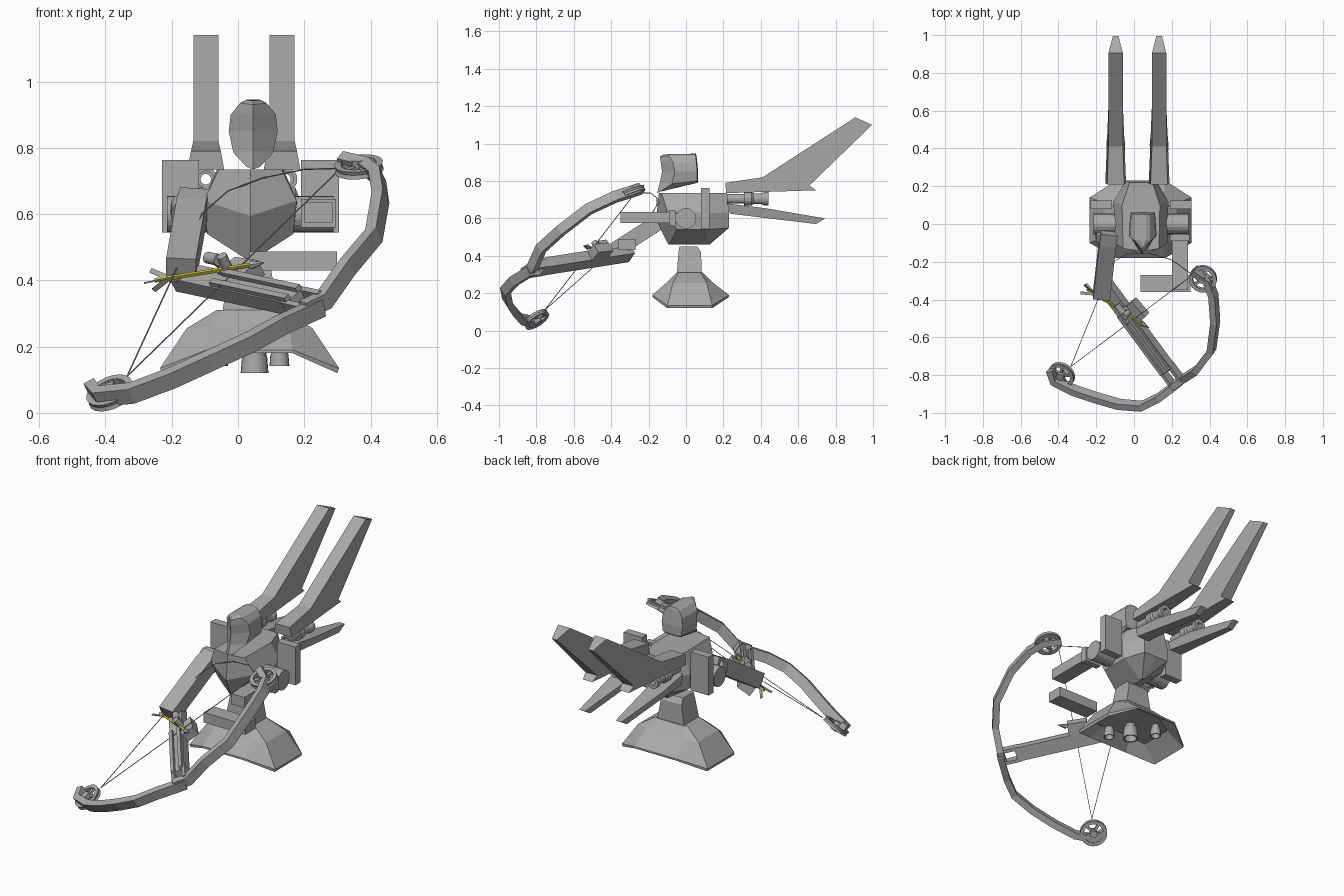
import bpy, bmesh, math
from mathutils import Vector

if "Cube" in bpy.data.objects:
    bpy.data.objects.remove(bpy.data.objects["Cube"], do_unlink=True)


def material(name, color):
    mat = bpy.data.materials.new(name)
    mat.use_nodes = True
    mat.diffuse_color = (*color, 1)
    mat.node_tree.nodes["Principled BSDF"].inputs["Base Color"].default_value = (*color, 1)
    return mat


GREY = material("hull grey", (.4, .4, .4))
YELLOW = material("arrow yellow", (.65, .58, .04))


def finish(name, bm, mat=GREY):
    bmesh.ops.remove_doubles(bm, verts=bm.verts, dist=.0001)
    bmesh.ops.recalc_face_normals(bm, faces=bm.faces)
    mesh = bpy.data.meshes.new(name)
    bm.to_mesh(mesh)
    bm.free()
    mesh.materials.append(mat)
    obj = bpy.data.objects.new(name, mesh)
    bpy.context.collection.objects.link(obj)
    return obj


def skin(name, rings, mat=GREY):
    """Bridge rings of points with quads and cap both ends."""
    bm = bmesh.new()
    rows = [[bm.verts.new(p) for p in ring] for ring in rings]
    n = len(rows[0])
    for a, b in zip(rows, rows[1:]):
        for i in range(n):
            j = (i + 1) % n
            bm.faces.new((a[i], a[j], b[j], b[i]))
    bm.faces.new(rows[0])
    bm.faces.new(rows[-1])
    return finish(name, bm, mat)


def mirrored_loft(name, halves, cx):
    """Each half ring runs from front to back on the +x side."""
    rings = []
    for half in halves:
        other = [(-x, y, z) for x, y, z in reversed(half) if x > 0]
        rings.append([(cx + x, y, z) for x, y, z in list(half) + other])
    return skin(name, rings)


def box(name, lo, hi):
    corners = [(lo[0], lo[1]), (hi[0], lo[1]), (hi[0], hi[1]), (lo[0], hi[1])]
    return skin(name, [[(x, y, z) for x, y in corners] for z in (lo[2], hi[2])])


def sweep(name, path, side, width, thick, mat=GREY):
    """Rectangular section along a path; width lies along side."""
    pts = [Vector(p) for p in path]
    rings = []
    for i, p in enumerate(pts):
        tangent = (pts[min(i + 1, len(pts) - 1)] - pts[max(i - 1, 0)]).normalized()
        u = Vector(side)
        u = (u - tangent * u.dot(tangent)).normalized()
        v = tangent.cross(u)
        u, v = u * width / 2, v * thick / 2
        rings.append([p + u + v, p - u + v, p - u - v, p + u - v])
    return skin(name, rings, mat)


def lathe(name, profile, origin, axis, segments=20):
    """Spin a closed (radius, height) profile around an axis."""
    turn = Vector((0, 0, 1)).rotation_difference(Vector(axis))
    bm = bmesh.new()
    rows = []
    for s in range(segments):
        a = s * math.tau / segments
        rows.append([bm.verts.new(Vector(origin) + turn @ Vector((r * math.cos(a), r * math.sin(a), h)))
                     for r, h in profile])
    n = len(profile)
    for s in range(segments):
        a, b = rows[s], rows[(s + 1) % segments]
        for i in range(n):
            j = (i + 1) % n
            if profile[i][0] or profile[j][0]:
                quad = [a[i]] + [a[j]] + ([b[j]] if profile[j][0] else [])
                bm.faces.new(quad + ([b[i]] if profile[i][0] else []))
    return finish(name, bm)


def disc(name, radius, length, origin, axis):
    h = length / 2
    return lathe(name, [(0, -h), (radius, -h), (radius, h), (0, h)], origin, axis)


# Torso, helmet, skirt and waist
MID = .037
mirrored_loft("torso", [
    [(0, -.095, .46), (.006, -.09, .46), (.006, .1, .46), (.006, .12, .46), (0, .125, .46)],
    [(0, -.125, .52), (.13, -.05, .54), (.13, .12, .54), (.08, .23, .55), (0, .23, .55)],
    [(0, -.16, .594), (.14, -.1, .64), (.145, .12, .63), (.08, .23, .63), (0, .23, .63)],
    [(0, -.145, .735), (.095, -.13, .735), (.1, .1, .735), (.06, .22, .735), (0, .22, .735)]], MID)
mirrored_loft("helmet", [
    [(0, -.155, .735), (.02, -.14, .742), (.05, .055, .79), (0, .06, .79)],
    [(0, -.14, .79), (.06, -.075, .785), (.058, .06, .8), (0, .065, .8)],
    [(0, -.128, .85), (.074, -.06, .85), (.065, .06, .85), (0, .065, .85)],
    [(0, -.135, .9), (.068, -.07, .9), (.06, .055, .9), (0, .06, .9)],
    [(0, -.14, .93), (.04, -.09, .935), (.04, .052, .935), (0, .056, .935)],
    [(0, -.12, .942), (.02, -.08, .944), (.02, .05, .945), (0, .052, .946)]], .046)
mirrored_loft("skirt", [
    [(.09, -.1, .23), (.17, -.07, .2), (.17, .12, .2), (.09, .15, .23)],
    [(.13, -.18, .18), (.265, -.1, .12), (.265, .14, .12), (.13, .23, .18)],
    [(.13, -.18, .19), (.27, -.1, .135), (.27, .14, .135), (.13, .23, .19)],
    [(.12, -.1, .26), (.19, -.07, .255), (.19, .11, .255), (.12, .14, .26)],
    [(.08, -.05, .31), (.1, -.04, .31), (.1, .08, .31), (.08, .09, .31)]], .035)
mirrored_loft("waist", [
    [(.085, -.05, .3), (.085, .085, .3)],
    [(.065, -.04, .42), (.065, .08, .42)],
    [(.06, -.035, .45), (.06, .06, .45)]], MID)

# Skirt thrusters: one large bell and two small ones
BELL = [(0, 0), (.6, 0), (.7, -1), (.85, -1), (.85, -1.4), (.9, -1.4), (1, -2.6), (.8, -2.6), (.4, -1), (0, -1)]
for name, x, y, z, r in (("main", .05, .03, .23, .042), ("left", .125, -.06, .22, .03), ("right", -.06, .11, .22, .03)):
    lathe(name + "_thruster", [(a * r, b * r) for a, b in BELL], (x, y, z), (0, 0, 1))

# Back wings, lower fins and engine tubes, as (y, z, half width) profiles
WING = [(.21, .79, .045), (.41, .82, .038), (.905, 1.14, .038), (.995, 1.1, .015),
        (.66, .776, .037), (.695, .75, .03), (.215, .735, .055)]
FIN = [(.22, .68, .04), (.42, .655, .05), (.745, .6, .018), (.695, .57, .018), (.235, .625, .04)]
TUBE = [(.016, 0), (.026, 0), (.026, .09), (.036, .09), (.036, .13), (.028, .14),
        (.028, .18), (.036, .2), (.036, .22), (.016, .22)]
for side, cx in (("right", -.097), ("left", .133)):
    for part, profile in (("wing", WING), ("fin", FIN)):
        skin(f"{side}_{part}", [[(cx + s * w, y, z) for y, z, w in profile] for s in (-1, 1)])
    tx = cx + (.01 if cx > 0 else 0)
    lathe(side + "_engine_tube", TUBE, (tx, .22, .705), (0, 1, 0))

# Shoulders with upright plates
for side, lo, hi in (("right", -.23, -.117), ("left", .19, .305)):
    box(side + "_shoulder_plate", (lo, .08, .545), (hi, .125, .763))
    disc(side + "_shoulder_joint", .055, .14, ((lo + hi) / 2 - math.copysign(.03, lo), 0, .6), (1, 0, 0))

# Left arm: cuff, forearm and loose hand block
box("left_cuff", (.19, -.09, .56), (.295, -.055, .645))
box("left_forearm", (.2, -.35, .575), (.285, -.05, .635))
box("left_hand", (.035, -.36, .43), (.298, -.27, .487))

# Right arm reaching to the stock
sweep("right_upper_arm", [(-.13, -.04, .64), (-.14, -.1, .61), (-.172, -.38, .43)], (1, 0, 0), .09, .085)
disc("right_arm_cuff", .058, .05, (-.145, -.06, .61), (0, -.8, -.5))

# Crossbow stock, laid in the plane of the bow, with an open fork at the bow
NORMAL = Vector((.365, .517, -.774))
START, END = Vector((-.17, -.3, .41)), Vector((.23, -.84, .325))
along = (END - START).normalized()
across = along.cross(NORMAL).normalized()
sweep("stock", [START, START.lerp(END, .88)], NORMAL, .05, .08)
for s in (-1, 1):
    shift = across * s * .025 - NORMAL * .03
    sweep("stock_rail", [START.lerp(END, .3) + shift, START.lerp(END, .87) + shift], NORMAL, .02, .02)
    edge = across * s * .034
    sweep("stock_fork", [START.lerp(END, .85) + edge, END + edge], NORMAL, .05, .018)

# Bow limbs
UPPER = [(.2, -.86, .31), (.26, -.82, .34), (.33, -.775, .44), (.41, -.67, .535),
         (.43, -.52, .65), (.42, -.38, .715), (.39, -.3, .74), (.315, -.245, .758)]
LOWER = [(.25, -.83, .32), (.13, -.92, .265), (.04, -.965, .215), (-.08, -.955, .16),
         (-.2, -.92, .105), (-.32, -.88, .06), (-.42, -.83, .05), (-.44, -.77, .075)]
sweep("upper_limb", UPPER, NORMAL, .055, .036)
sweep("lower_limb", LOWER, NORMAL, .055, .036)

# Spoked pulley wheels at the limb ends
for name, centre, axis in (("upper", (.365, -.29, .742), Vector((.1, .35, -.93))), ("lower", (-.385, -.8, .06), NORMAL)):
    c = Vector(centre)
    ray_a = axis.cross((0, 1, 0)).normalized()
    ray_b = axis.cross(ray_a).normalized()
    lathe(name + "_wheel_rim", [(.054, -.012), (.074, -.012), (.07, 0), (.074, .012), (.054, .012)], c, axis)
    disc(name + "_wheel_hub", .02, .05, c, axis)
    for k in range(5):
        a = k * math.tau / 5
        ray = ray_a * math.cos(a) + ray_b * math.sin(a)
        sweep(name + "_wheel_spoke", [c, c + ray * .06], axis, .014, .016)

# Bow strings
TOP, LOW = (.31, -.27, .738), (-.335, -.755, .11)
STRINGS = [[TOP, LOW],
           [TOP, (.2, -.19, .735), (.08, -.155, .71), (-.03, -.155, .67), (-.11, -.2, .6), LOW]]
for path in STRINGS:
    sweep("bow_string", path, NORMAL, .003, .003)

# Arrow with fletching and head
TAIL, TIP = Vector((-.25, -.345, .4)), Vector((.04, -.525, .447))
aim = (TIP - TAIL).normalized()
sweep("arrow_shaft", [TAIL, TIP], NORMAL, .01, .01, YELLOW)
lathe("arrow_head", [(0, 0), (.015, 0), (0, .05)], TIP, aim, 6)
for k in range(3):
    a = k * math.tau / 3
    out = NORMAL * math.cos(a) + aim.cross(NORMAL) * math.sin(a)
    sweep("arrow_feather", [TAIL + aim * .05, TAIL - aim * .02 + out * .035], out, .015, .004)

# Trigger block and sight on the stock
sweep("trigger_block", [(-.025, -.42, .425), (.045, -.5, .415)], NORMAL, .055, .08)
disc("sight_tube", .018, .055, (-.075, -.45, .465), along)
disc("sight_knob", .016, .05, (-.04, -.48, .455), NORMAL)
sweep("sight_post", [(-.075, -.45, .465), (-.02, -.45, .42)], along, .02, .02)
